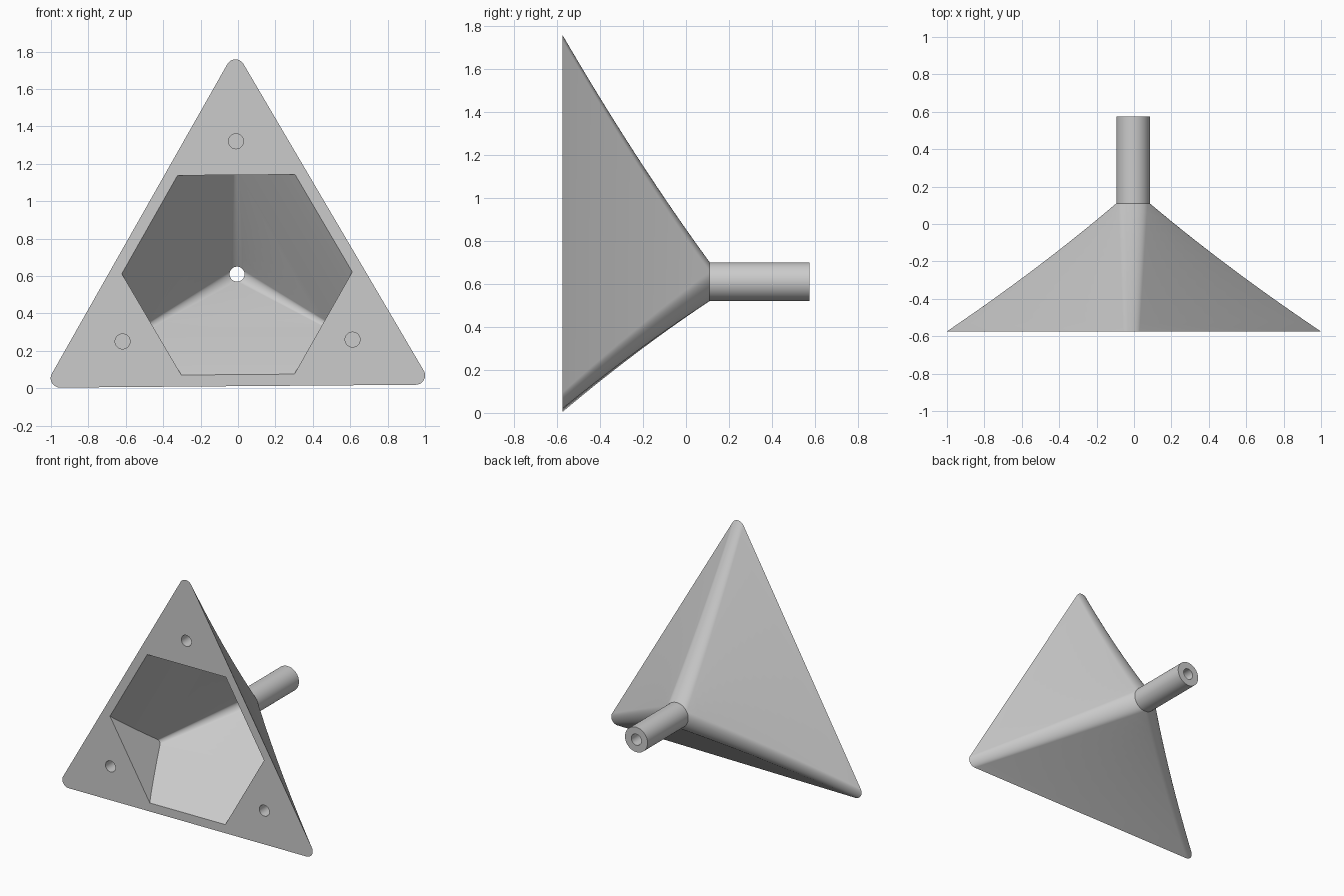
import bpy, bmesh
from math import cos, sin, pi, radians
from mathutils import Vector

if "Cube" in bpy.data.objects:
    bpy.data.objects.remove(bpy.data.objects["Cube"], do_unlink=True)

CX, CZ = -0.005, 0.61                 # axis of the horn
FRONT, NECK, BACK = -0.575, 0.11, 0.575
CORNERS = [radians(a + 0.45) for a in (90, 210, 330)]

grey = bpy.data.materials.new("light grey")
grey.use_nodes = True
grey.diffuse_color = (0.6, 0.6, 0.6, 1)
grey.node_tree.nodes["Principled BSDF"].inputs["Base Color"].default_value = (0.6, 0.6, 0.6, 1)


def section(y, reach, radius, n=14):
    """Rounded triangle: corner circles of a radius, centred at a reach from the axis."""
    pts = []
    for a in CORNERS:
        for i in range(n + 1):
            b = a - pi / 3 + 2 * pi / 3 * i / n
            pts.append(Vector((CX + reach * cos(a) + radius * cos(b), y,
                               CZ + reach * sin(a) + radius * sin(b))))
    return pts


def horn_mesh(reach, r0, r1, start, end, steps=14):
    """Triangle blending into a round neck, then a straight tube."""
    bm = bmesh.new()
    rings = []
    for i in range(steps + 1):
        t = start + (1 - start) * i / steps
        rings.append(section(FRONT + t * (NECK - FRONT),
                             reach * (1 - t) - 0.12 * t * (1 - t),
                             max(r0 + (r1 - r0) * t, 0.002)))
    rings.append(section(end, 0, r1))
    rows = [[bm.verts.new(p) for p in ring] for ring in rings]
    for a, b in zip(rows, rows[1:]):
        for i in range(len(a)):
            j = (i + 1) % len(a)
            bm.faces.new((a[i], a[j], b[j], b[i]))
    bm.faces.new(rows[0])
    bm.faces.new(rows[-1])
    bmesh.ops.remove_doubles(bm, verts=bm.verts, dist=1e-5)
    return bm


def make_object(name, bm):
    bmesh.ops.recalc_face_normals(bm, faces=bm.faces)
    me = bpy.data.meshes.new(name)
    bm.to_mesh(me)
    bm.free()
    me.materials.append(grey)
    ob = bpy.data.objects.new(name, me)
    bpy.context.collection.objects.link(ob)
    return ob


# Outer shell with its tube
horn = make_object("triangular_horn", horn_mesh(1.098, 0.05, 0.09, 0, BACK))

# Funnel cavity and bore, cut short at the three solid corners
bm = horn_mesh(1.07, 0.0, 0.04, -0.06, BACK + 0.1)
for a in CORNERS:
    d = Vector((cos(a), 0, sin(a)))
    cut = bmesh.ops.bisect_plane(bm, geom=bm.verts[:] + bm.edges[:] + bm.faces[:],
                                 plane_co=Vector((CX, 0, CZ)) + d * 0.53,
                                 plane_no=d, clear_outer=True)
    edges = [e for e in cut["geom_cut"] if isinstance(e, bmesh.types.BMEdge)]
    bmesh.ops.edgeloop_fill(bm, edges=edges)
cutters = [make_object("cavity_cutter", bm)]

# Blind screw holes in the corners
for a in CORNERS:
    bpy.ops.mesh.primitive_cylinder_add(
        vertices=32, radius=0.04, depth=0.3, rotation=(pi / 2, 0, 0),
        location=(CX + 0.71 * cos(a), FRONT, CZ + 0.71 * sin(a)))
    hole = bpy.context.object
    hole.name = "screw_hole_cutter"
    hole.data.materials.append(grey)
    cutters.append(hole)

for c in cutters:
    mod = horn.modifiers.new(c.name, 'BOOLEAN')
    mod.operation = 'DIFFERENCE'
    mod.solver = 'EXACT'
    mod.object = c

# Apply the cuts, then smooth the rounded parts
bpy.ops.object.select_all(action='DESELECT')
horn.select_set(True)
bpy.context.view_layer.objects.active = horn
for mod in list(horn.modifiers):
    bpy.ops.object.modifier_apply(modifier=mod.name)
for c in cutters:
    bpy.data.objects.remove(c, do_unlink=True)
bpy.ops.object.shade_smooth_by_angle(angle=radians(25))
